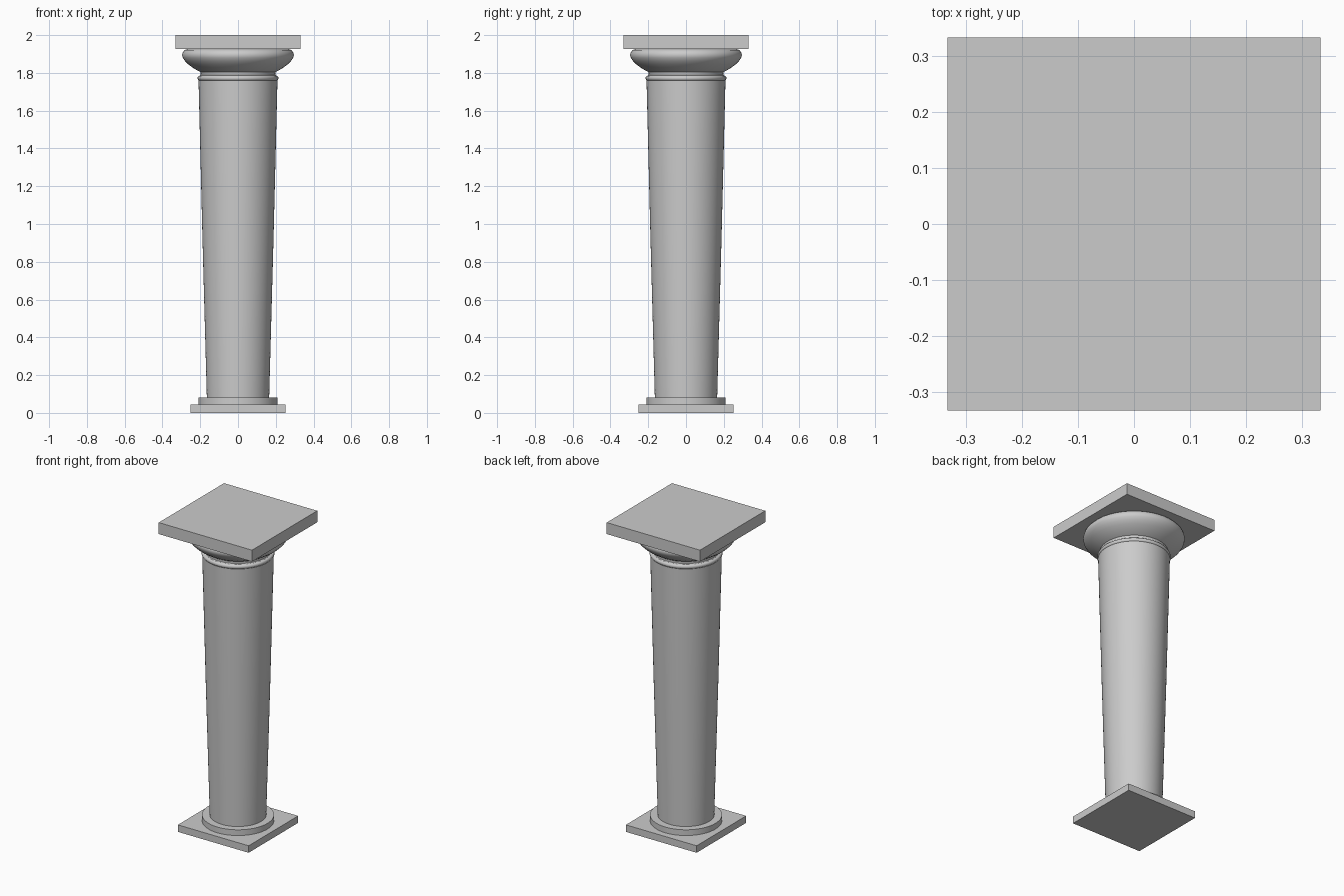
import bpy, bmesh, math

if "Cube" in bpy.data.objects:
    bpy.data.objects.remove(bpy.data.objects["Cube"])

SEGMENTS = 64


def finish(name, bm):
    bmesh.ops.remove_doubles(bm, verts=bm.verts, dist=1e-5)
    bmesh.ops.recalc_face_normals(bm, faces=bm.faces)
    mesh = bpy.data.meshes.new(name)
    bm.to_mesh(mesh)
    bm.free()
    obj = bpy.data.objects.new(name, mesh)
    bpy.context.collection.objects.link(obj)
    return obj


def slab(name, half, z0, z1):
    bm = bmesh.new()
    bmesh.ops.create_cube(bm, size=1)
    bmesh.ops.scale(bm, vec=(2 * half, 2 * half, z1 - z0), verts=bm.verts)
    bmesh.ops.translate(bm, vec=(0, 0, (z0 + z1) / 2), verts=bm.verts)
    return finish(name, bm)


def turned(name, profile):
    """Spin a (radius, height) profile around z, closed at both ends."""
    bm = bmesh.new()
    pts = [(0, profile[0][1])] + profile + [(0, profile[-1][1])]
    verts = [bm.verts.new((r, 0, z)) for r, z in pts]
    edges = [bm.edges.new(pair) for pair in zip(verts, verts[1:])]
    bmesh.ops.spin(bm, geom=verts + edges, cent=(0, 0, 0), axis=(0, 0, 1),
                   angle=2 * math.pi, steps=SEGMENTS, use_duplicate=False)
    obj = finish(name, bm)
    bpy.ops.object.select_all(action='DESELECT')
    obj.select_set(True)
    bpy.context.view_layer.objects.active = obj
    bpy.ops.object.shade_smooth_by_angle(angle=math.radians(35))
    return obj


# Square plinth and round base disc
slab("plinth", 0.252, 0, 0.045)
turned("base_disc", [(0.21, 0.045), (0.21, 0.082)])

# Shaft widening towards the top
turned("shaft", [(0.165, 0.082), (0.188, 0.92), (0.209, 1.76)])

# Rounded collar ring
collar = [(0.203 + 0.011 * math.cos(a), 1.772 + 0.013 * math.sin(a))
          for a in (math.pi * (i / 8 - 0.5) for i in range(9))]
turned("collar", collar)

# Neck flaring into the bulging cushion of the capital
turned("capital", [(0.203, 1.785), (0.198, 1.79), (0.197, 1.797), (0.20, 1.805),
                   (0.216, 1.813), (0.24, 1.828), (0.264, 1.846), (0.281, 1.863),
                   (0.292, 1.88), (0.296, 1.895), (0.292, 1.909),
                   (0.283, 1.92), (0.268, 1.926)])

# Square top slab
slab("abacus", 0.332, 1.926, 2.0)
